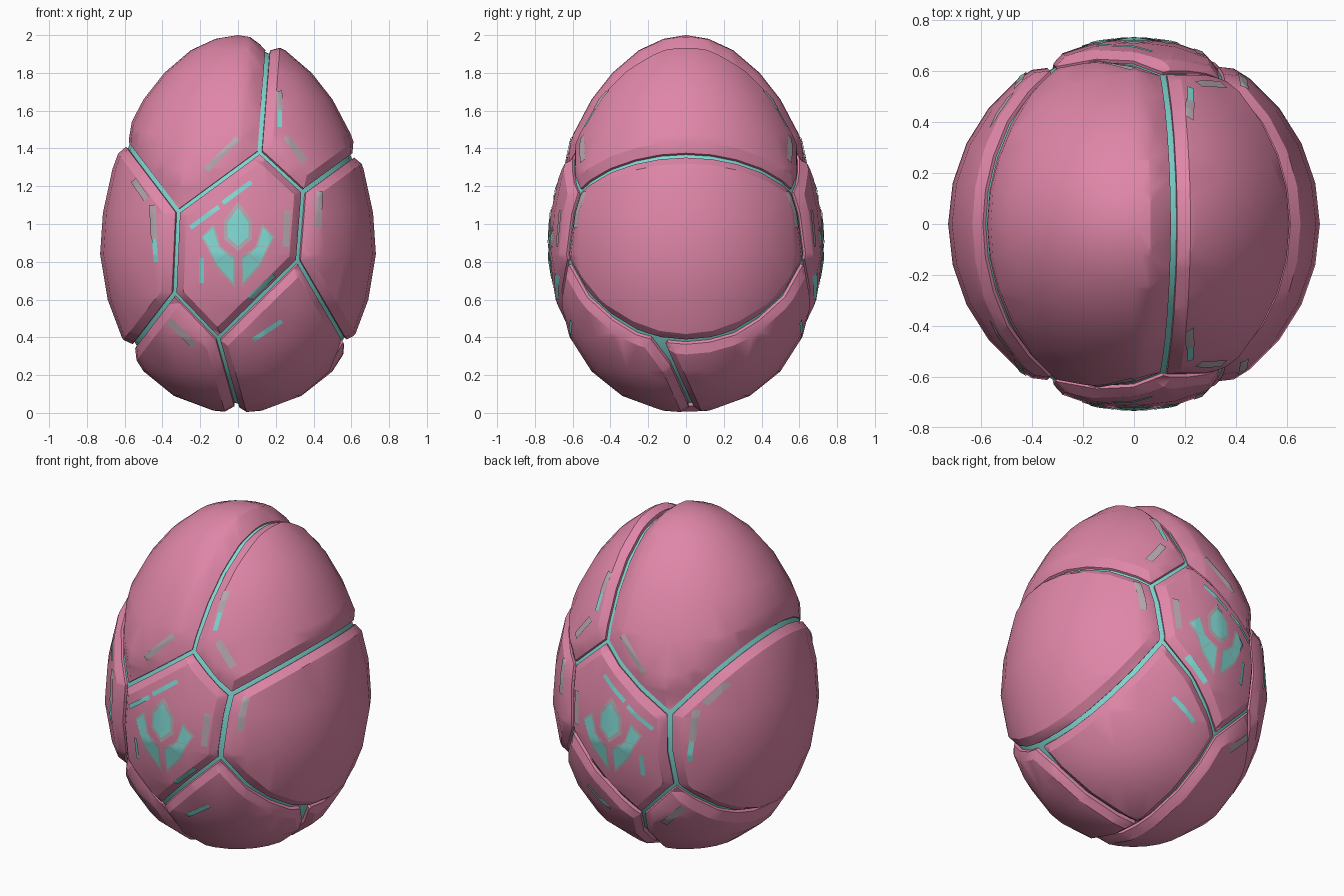
import bpy, bmesh, math
from mathutils import Vector
from mathutils.bvhtree import BVHTree

if "Cube" in bpy.data.objects:
    bpy.data.objects.remove(bpy.data.objects["Cube"])

CENTER = Vector((0, 0, 0.95))
GAP, SEGMENTS = 0.0125, 28
PROFILE = [(0, 0), (.13, .012), (.34, .09), (.5, .22), (.615, .4), (.69, .6), (.73, .84),
           (.715, 1.06), (.665, 1.29), (.595, 1.48), (.5, 1.66), (.39, 1.8),
           (.25, 1.92), (.12, 1.98), (0, 2.0)]


def material(name, rgb):
    m = bpy.data.materials.new(name)
    m.diffuse_color = (*rgb, 1)
    m.use_nodes = True
    m.node_tree.nodes["Principled BSDF"].inputs["Base Color"].default_value = m.diffuse_color
    return m


PINK = material("shell_pink", (.74, .24, .39))
TEAL = material("glow_teal", (.22, .70, .66))
MUTED = material("faded_streak", (.47, .40, .43))


def egg():
    """Egg turned from its half profile."""
    bm = bmesh.new()
    vs = [bm.verts.new((r, 0, z)) for r, z in PROFILE]
    es = [bm.edges.new(p) for p in zip(vs, vs[1:])]
    bmesh.ops.spin(bm, geom=vs + es, cent=(0, 0, 0), axis=(0, 0, 1),
                   angle=math.tau, steps=SEGMENTS)
    bmesh.ops.remove_doubles(bm, verts=bm.verts, dist=.002)
    bmesh.ops.recalc_face_normals(bm, faces=bm.faces)
    return bm


def finish(bm, name, mat, angle=25):
    me = bpy.data.meshes.new(name)
    bm.to_mesh(me)
    bm.free()
    me.materials.append(mat)
    ob = bpy.data.objects.new(name, me)
    bpy.context.collection.objects.link(ob)
    bpy.ops.object.select_all(action='DESELECT')
    ob.select_set(True)
    bpy.context.view_layer.objects.active = ob
    bpy.ops.object.shade_smooth_by_angle(angle=math.radians(angle))
    return ob


# Groove junctions (x, z) around the front plate and where grooves leave the egg
A, B, C = (.12, 1.40), (.36, 1.18), (.33, .80)
D, E, F = (-.11, .37), (-.35, .62), (-.33, 1.07)
TOP, TR, BR = (.19, 2.3), (1.02, 1.66), (.87, -.13)
BOT, BL, TL = (.07, -.27), (-.95, -.16), (-1.08, 2.06)


def groove_planes(chain, closed=False):
    """Planes running along y through each groove, normals pointing into the plate."""
    pts = [Vector((x, 0, z)) for x, z in chain]
    mid = sum(pts, Vector()) / len(pts)
    pairs = list(zip(pts, pts[1:])) + ([(pts[-1], pts[0])] if closed else [])
    out = []
    for p, q in pairs:
        n = (q - p).cross(Vector((0, 1, 0))).normalized()
        out.append((p, n if n.dot(mid - p) > 0 else -n))
    return out


tree_verts, tree_faces = [], []


def plate(name, planes, width=.06, drop=.035):
    """Shell plate: cut out of the egg, rim bevelled down and walled in to the core."""
    bm = egg()
    for p, n in planes:
        for off, clear in ((GAP, True), (width, False)):
            bmesh.ops.bisect_plane(bm, geom=bm.verts[:] + bm.edges[:] + bm.faces[:], dist=1e-5,
                                   plane_co=p + n * off, plane_no=n, clear_inner=clear)
    for v in bm.verts:
        d = min((v.co - p).dot(n) for p, n in planes)
        if d < width:
            k = drop * (width - d) / (width - GAP)
            v.co = CENTER + (v.co - CENTER) * (1 - k)
    rim = [e for e in bm.edges if e.is_boundary]
    wall = bmesh.ops.extrude_edge_only(bm, edges=rim)["geom"]
    for v in wall:
        if isinstance(v, bmesh.types.BMVert):
            v.co = CENTER + (v.co - CENTER) * .94
    bmesh.ops.triangulate(bm, faces=bm.faces)
    bmesh.ops.recalc_face_normals(bm, faces=bm.faces)
    # Remember the surface so painted details can be laid on it
    bm.verts.index_update()
    base = len(tree_verts)
    tree_verts.extend(v.co.copy() for v in bm.verts)
    tree_faces.extend([base + v.index for v in f.verts] for f in bm.faces)
    finish(bm, name, PINK)


# Glowing core seen in the grooves
core = egg()
for v in core.verts:
    v.co = CENTER + (v.co - CENTER) * .947
finish(core, "glowing_core", TEAL)

# Front and back plates
hexagon = groove_planes([A, B, C, D, E, F], True)
for name, s in (("front_plate", -1), ("back_plate", 1)):
    plate(name, hexagon + [(Vector(), Vector((0, s, 0)))])

# Plates wrapping round from front to back
plate("upper_left_plate", groove_planes([TL, F, A, TOP]), .10, .045)
plate("upper_right_plate", groove_planes([TOP, A, B, TR]), .06, .035)
plate("right_plate", groove_planes([TR, B, C, BR]))
plate("left_plate", groove_planes([TL, F, E, BL]))
plate("lower_left_plate", groove_planes([BL, E, D, BOT]))

# Lower right plate is cracked in two, with chipped corners at the crack
lower = groove_planes([BR, C, D, BOT])
for name, s in (("lower_right_front_plate", -1), ("lower_right_back_plate", 1)):
    crack = (Vector((0, -.14, .38)), Vector((0, s, s * .45)).normalized())
    chip = (Vector((.6, -.14, .325)), Vector((0, s * .8, -.6)).normalized())
    plate(name, lower + [crack, chip], .05, .03)

surface = BVHTree.FromPolygons(tree_verts, tree_faces)


def painted(name, shapes, mat, lift):
    """Thin painted patches, draped over the front and the back."""
    bm = bmesh.new()
    for s in (-1, 1):
        for shape in shapes:
            f = bm.faces.new([bm.verts.new((x, s * 2, z)) for x, z in shape])
            f.normal_update()
            if f.normal.y * s < 0:
                f.normal_flip()
    bmesh.ops.triangulate(bm, faces=bm.faces)
    bmesh.ops.subdivide_edges(bm, edges=bm.edges, cuts=3, use_grid_fill=True)
    for v in bm.verts[:]:
        s = math.copysign(1, v.co.y)
        hit = surface.ray_cast(v.co, Vector((0, -s, 0)))[0]
        if hit is None:
            bm.verts.remove(v)
        else:
            v.co = hit + (hit - CENTER).normalized() * lift
    finish(bm, name, mat)


def streak(x1, z1, x2, z2, w, n=4):
    """Row of small quads along a line."""
    a, b = Vector((x1, z1)), Vector((x2, z2))
    side = (b - a).orthogonal().normalized() * w / 2
    cuts = [a.lerp(b, i / n) for i in range(n + 1)]
    return [(p - side, q - side, q + side, p + side) for p, q in zip(cuts, cuts[1:])]


def streaks(lines, w):
    return [quad for line in lines for quad in streak(*line, w)]


# Painted streaks following the grooves
painted("bright_streaks", streaks([
    (-.25, .98, -.1, 1.09), (-.08, 1.11, .07, 1.22), (-.19, .82, -.19, .69),
    (-.44, .92, -.43, .80), (.08, .39, .23, .49), (.22, 1.60, .22, 1.51),
    (.06, .61, .19, .73)], .024), TEAL, .006)
painted("faded_streaks", streaks([
    (-.17, 1.28, .0, 1.45), (.215, 1.70, .22, 1.60), (.25, 1.46, .35, 1.33),
    (-.55, 1.23, -.48, 1.13), (-.45, 1.10, -.44, .92), (.43, 1.17, .42, .98),
    (-.36, .49, -.23, .36), (.26, 1.07, .25, .88)], .034), MUTED, .006)

# Emblem: a gem between two curved prongs
gem = [(0, 1.09), (.058, 1.01), (.058, .93), (0, .88), (-.058, .93), (-.058, 1.01)]
prong = [[(.13, .985), (.185, .93), (.155, .88), (.10, .88)],
         [(.10, .88), (.155, .88), (.115, .79), (.06, .845)],
         [(.06, .845), (.115, .79), (.025, .69), (.022, .82)]]


def grow(shape, k):
    cx = sum(p[0] for p in shape) / len(shape)
    cz = sum(p[1] for p in shape) / len(shape)
    return [(cx + (x - cx) * k, cz + (z - cz) * k) for x, z in shape]


emblem = [gem] + prong + [[(-x, z) for x, z in q] for q in prong]
painted("emblem_rim", [grow(q, 1.25) for q in emblem], MUTED, .004)
painted("emblem", [grow(q, .95) for q in emblem], TEAL, .008)
